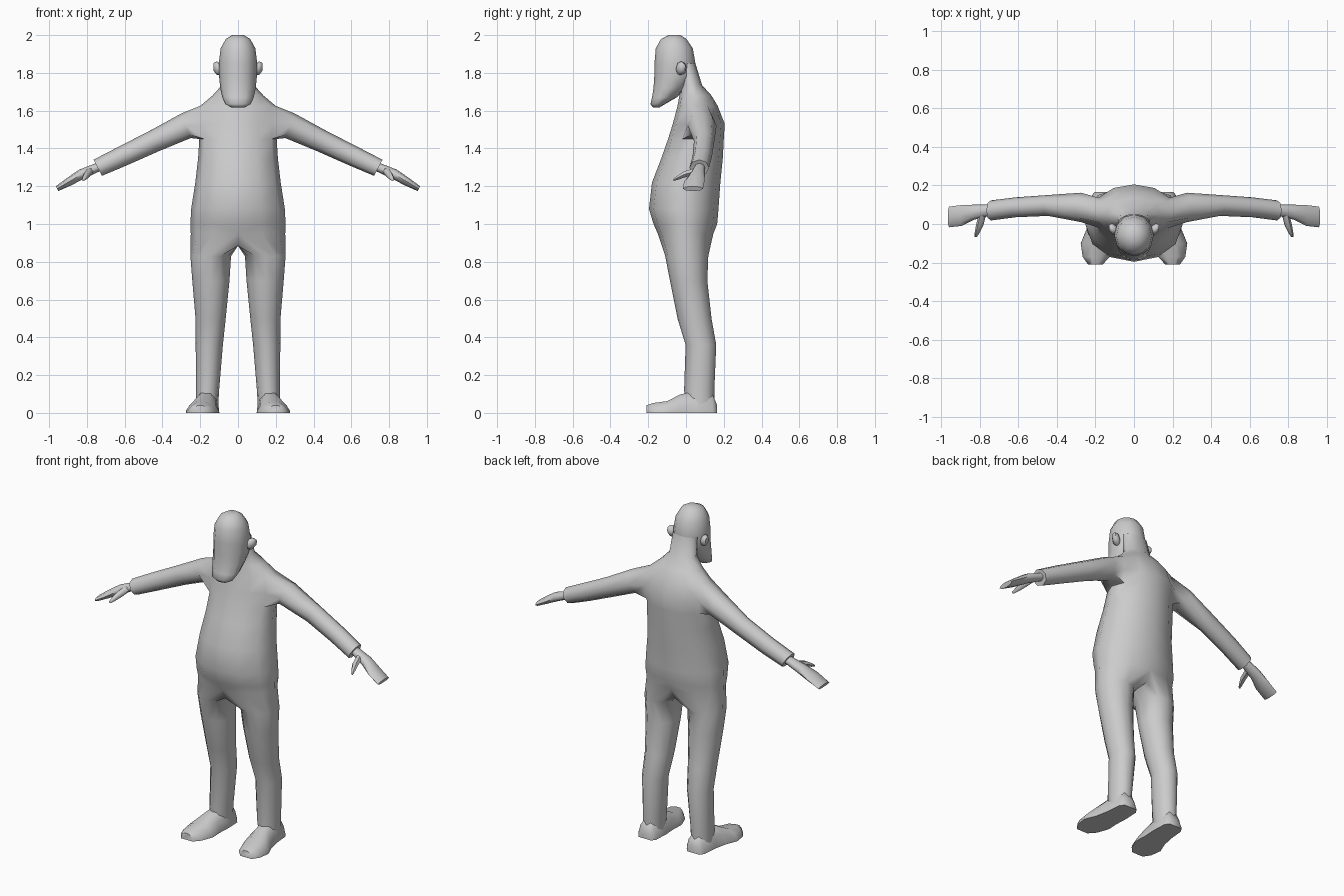
import bpy, bmesh, math
from mathutils import Vector

if "Cube" in bpy.data.objects:
    bpy.data.objects.remove(bpy.data.objects["Cube"])

grey = bpy.data.materials.new("plain grey")
grey.diffuse_color = (0.6, 0.6, 0.6, 1)
grey.use_nodes = True
grey.node_tree.nodes["Principled BSDF"].inputs["Base Color"].default_value = grey.diffuse_color


def ring(c, u, v, n):
    """Closed ellipse of n points around c with half axes u and v."""
    c, u, v = Vector(c), Vector(u), Vector(v)
    return [c + u * math.cos(2 * math.pi * i / n) + v * math.sin(2 * math.pi * i / n)
            for i in range(n)]


def flat_ring(z, x0, x1, y0, y1, n=12):
    """Level ellipse, starting at the front and running over the +x side."""
    return ring(((x0 + x1) / 2, (y0 + y1) / 2, z), (0, (y0 - y1) / 2, 0), ((x1 - x0) / 2, 0, 0), n)


def limb_ring(xt, zt, xb, zb, y0, y1):
    """Tilted ellipse given by its top and bottom points and its depth."""
    return ring(((xt + xb) / 2, (y0 + y1) / 2, (zt + zb) / 2),
                ((xt - xb) / 2, 0, (zt - zb) / 2), (0, (y1 - y0) / 2, 0), 8)


def bridge(bm, a, b, closed=True, skip=()):
    n = len(a)
    for i in range(n if closed else n - 1):
        if i not in skip:
            j = (i + 1) % n
            bm.faces.new((a[i], a[j], b[j], b[i]))


def add_rings(bm, rings, start=None):
    """Skin a row of rings, optionally continuing from existing vertices."""
    last = start
    for pts in rings:
        vs = [bm.verts.new(p) for p in pts]
        if last:
            bridge(bm, last, vs)
        last = vs
    return last


def finish(name, bm, mirror=False, angle=60):
    bmesh.ops.recalc_face_normals(bm, faces=bm.faces)
    me = bpy.data.meshes.new(name)
    bm.to_mesh(me)
    bm.free()
    me.materials.append(grey)
    ob = bpy.data.objects.new(name, me)
    bpy.context.collection.objects.link(ob)
    bpy.ops.object.select_all(action='DESELECT')
    ob.select_set(True)
    bpy.context.view_layer.objects.active = ob
    if mirror:
        m = ob.modifiers.new("mirror", 'MIRROR')
        m.merge_threshold = 0.0005
        bpy.ops.object.modifier_apply(modifier=m.name)
    bpy.ops.object.shade_smooth_by_angle(angle=math.radians(angle))
    return ob


def loft(name, rings, mirror=False, angle=60):
    bm = bmesh.new()
    vs = [[bm.verts.new(p) for p in r] for r in rings]
    for a, b in zip(vs, vs[1:]):
        bridge(bm, a, b)
    bm.faces.new(vs[0])
    bm.faces.new(vs[-1])
    return finish(name, bm, mirror, angle)


# Body: half torso with an arm hole, then leg and sleeve grown from it
torso = [(.95, .25, -.15, .145), (1.0, .252, -.172, .165), (1.08, .248, -.196, .172),
         (1.22, .226, -.18, .182), (1.35, .211, -.13, .195), (1.45, .205, -.095, .2),
         (1.53, .212, -.07, .205), (1.625, .2, -.045, .168), (1.68, .135, -.035, .135),
         (1.735, .085, -.03, .085), (1.85, .08, -.04, .05)]
bm = bmesh.new()
rows = []
for z, rx, y0, y1 in torso:
    pts = flat_ring(z, -rx, rx, y0, y1)[:7]
    pts[0].x = pts[6].x = 0
    rows.append([bm.verts.new(p) for p in pts])
HOLE = 5
for k, (a, b) in enumerate(zip(rows, rows[1:])):
    bridge(bm, a, b, closed=False, skip=(2, 3) if k in (HOLE, HOLE + 1) else ())

# Crotch seam and leg
seam = [bm.verts.new((0, p.y, .885)) for p in flat_ring(0, -.2, .2, -.14, .13)[7:]]
leg = [flat_ring(*r) for r in (
    (.83, .037, .252, -.11, .118), (.7, .045, .242, -.085, .113),
    (.5, .065, .225, -.045, .135), (.36, .08, .224, -.002, .16),
    (.12, .1, .222, -.01, .15), (.03, .105, .222, 0, .15))]
add_rings(bm, leg, rows[0] + seam)

# Sleeve with turned-in cuff
lo, mid, hi = rows[HOLE:HOLE + 3]
hole = [hi[3], hi[4], mid[4], lo[4], lo[3], lo[2], mid[2], hi[2]]
sleeve = [limb_ring(*r) for r in (
    (.30, 1.585, .25, 1.455, .01, .162), (.47, 1.492, .42, 1.385, .042, .15),
    (.64, 1.405, .585, 1.312, .035, .138), (.765, 1.34, .72, 1.255, .018, .122),
    (.755, 1.322, .727, 1.272, .035, .105))]
bm.faces.new(add_rings(bm, sleeve, hole))
finish("body", bm, mirror=True)

# Head running down into a long beard
loft("head_and_beard", [flat_ring(z, -rx, rx, y0, y1) for z, rx, y0, y1 in (
    (2.0, .03, -.09, -.03), (1.98, .064, -.132, .002), (1.93, .092, -.16, .036),
    (1.85, .102, -.167, .05), (1.78, .1, -.168, .045), (1.72, .094, -.172, .0),
    (1.67, .083, -.18, -.05), (1.635, .068, -.188, -.11), (1.617, .035, -.175, -.14))])

# Ears
loft("ears", [ring((x, y, z), (0, r, 0), (0, 0, h), 8) for x, y, z, r, h in (
    (.085, -.035, 1.815, .02, .028), (.112, -.025, 1.825, .028, .036),
    (.13, -.018, 1.832, .016, .02))], mirror=True)

# Hands and thumbs
loft("hands", [limb_ring(*r) for r in (
    (.745, 1.325, .73, 1.28, .045, .1), (.84, 1.288, .815, 1.24, .022, .1),
    (.902, 1.246, .882, 1.205, -.01, .098), (.964, 1.2, .952, 1.174, -.017, .09))],
    mirror=True)
loft("thumbs", [ring(c, (r, 0, 0), (0, 0, r), 6) for c, r in (
    ((.785, .05, 1.28), .02), ((.8, -.01, 1.262), .019),
    ((.812, -.045, 1.245), .013), ((.82, -.067, 1.234), .007))], mirror=True)

# Feet: flat-soled sections from heel to toe
section = [(-1, 0), (-.98, .2), (-.78, .65), (-.38, 1), (.38, 1), (.78, .65), (.98, .2), (1, 0)]
loft("feet", [[Vector((xc + rx * u, y, h * v)) for u, v in section] for y, xc, rx, h in (
    (.165, .163, .042, .04), (.14, .163, .06, .1), (.05, .165, .066, .115),
    (-.03, .175, .072, .098), (-.1, .188, .088, .062), (-.17, .196, .07, .053),
    (-.21, .2, .038, .04))], mirror=True)
